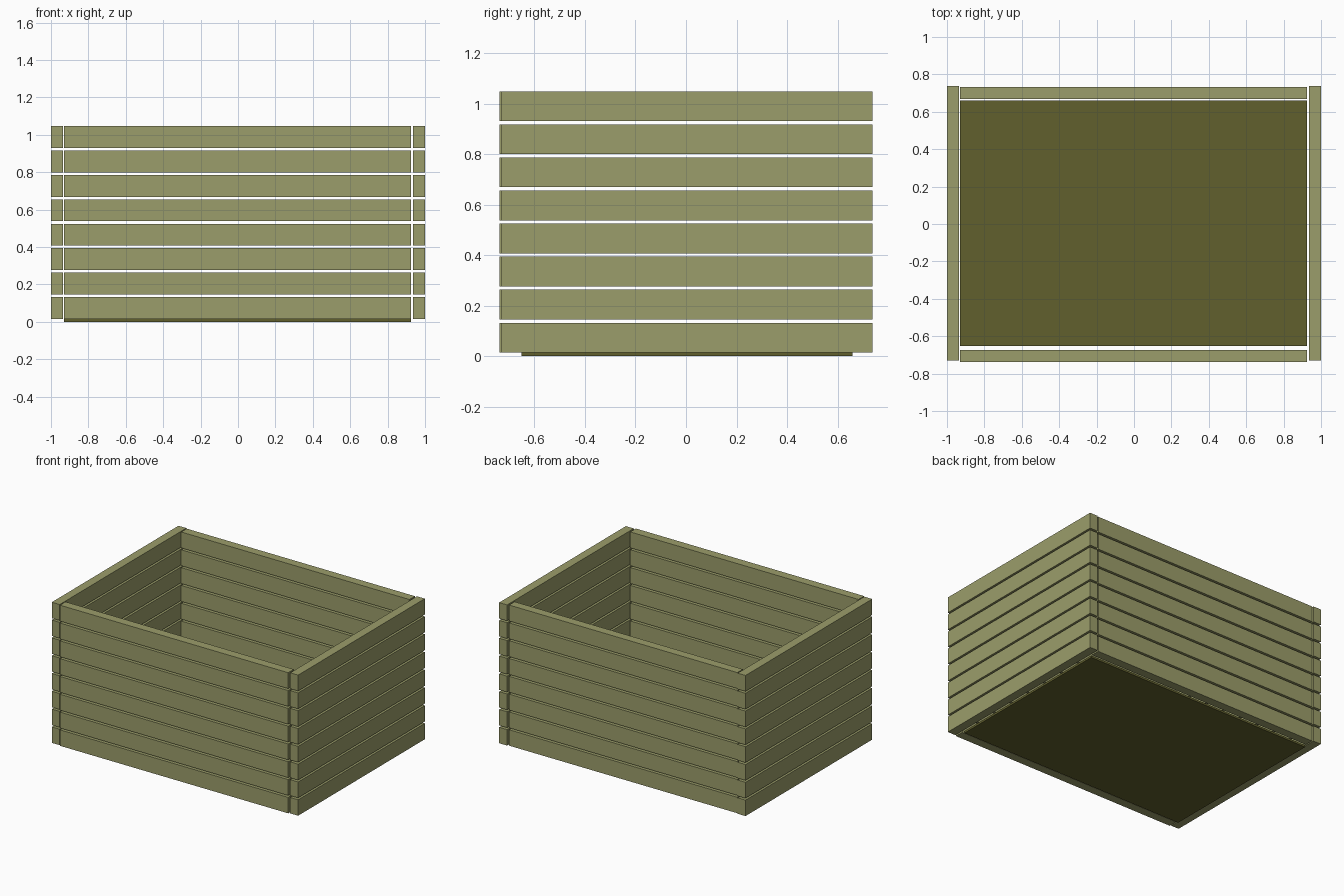
import bpy

if "Cube" in bpy.data.objects:
    bpy.data.objects.remove(bpy.data.objects["Cube"])


def material(name, color):
    m = bpy.data.materials.new(name)
    m.diffuse_color = color
    m.use_nodes = True
    m.node_tree.nodes["Principled BSDF"].inputs["Base Color"].default_value = m.diffuse_color
    return m


wood = material("olive_wood", (0.33, 0.34, 0.145, 1))
dark = material("dark_base", (0.12, 0.117, 0.027, 1))


def box(name, x, y, z, mat):
    """Box from (min, max) ranges on each axis."""
    bpy.ops.mesh.primitive_cube_add(size=1, location=[sum(r) / 2 for r in (x, y, z)])
    ob = bpy.context.object
    ob.name = name
    ob.scale = [r[1] - r[0] for r in (x, y, z)]
    bpy.ops.object.transform_apply(location=False, rotation=False, scale=True)
    ob.data.materials.append(mat)
    return ob


# Thin floor panel
box("floor_panel", (-0.929, 0.924), (-0.651, 0.660), (0, 0.015), dark)

# Four walls of horizontal slats with narrow gaps
walls = {
    "left_slat": ((-1.0, -0.936), (-0.731, 0.738)),
    "right_slat": ((0.936, 1.0), (-0.731, 0.738)),
    "front_slat": ((-0.929, 0.924), (-0.738, -0.673)),
    "back_slat": ((-0.929, 0.924), (0.668, 0.732)),
}
PITCH, HEIGHT = 0.1307, 0.117
for name, (x, y) in walls.items():
    for i in range(8):
        z = 0.015 + i * PITCH
        box(f"{name}_{i + 1}", x, y, (z, z + HEIGHT), wood)
